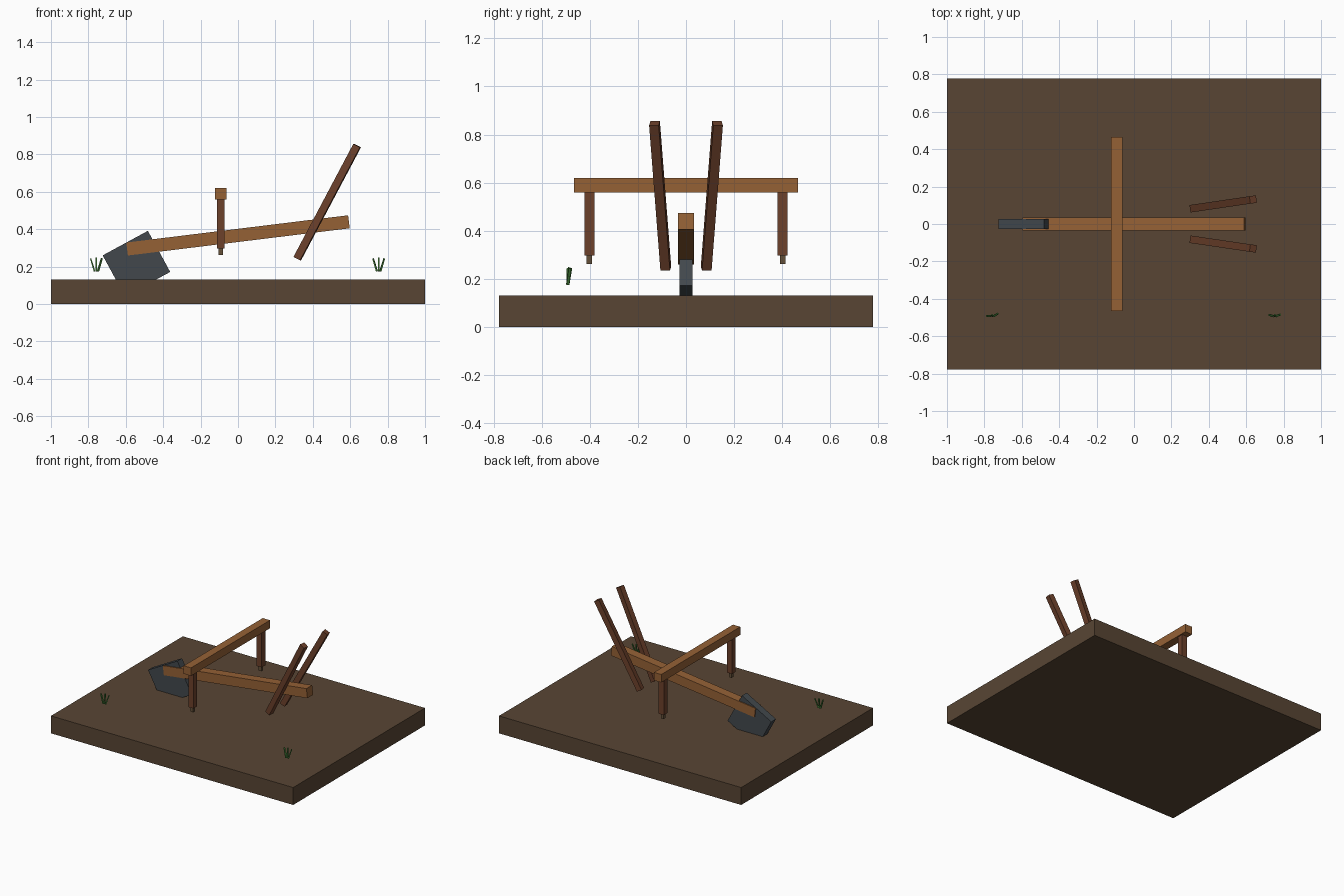
import bpy
from math import radians, atan2
from mathutils import Vector, Matrix

if "Cube" in bpy.data.objects:
    bpy.data.objects.remove(bpy.data.objects["Cube"])


def material(name, rgb):
    m = bpy.data.materials.new(name)
    m.diffuse_color = (*rgb, 1)
    m.use_nodes = True
    m.node_tree.nodes["Principled BSDF"].inputs["Base Color"].default_value = m.diffuse_color
    return m


SOIL = material("soil", (0.098, 0.06, 0.034))
WOOD = material("light_wood", (0.30, 0.12, 0.036))
DARK = material("dark_wood", (0.15, 0.052, 0.024))
PEG = material("peg_wood", (0.13, 0.08, 0.04))
STEEL = material("steel", (0.054, 0.064, 0.073))
GRASS = material("grass", (0.06, 0.22, 0.04))


def box(name, size, loc, mat, tilt=0, rot=None, taper=1):
    """Box of full size, tilted about y or turned by a rotation matrix."""
    bpy.ops.mesh.primitive_cube_add(size=1)
    ob = bpy.context.object
    ob.name = ob.data.name = name
    turn = rot if rot is not None else Matrix.Rotation(radians(tilt), 3, 'Y')
    for v in ob.data.vertices:
        p = Vector(a * b for a, b in zip(v.co, size))
        if v.co.z > 0:
            p.x *= taper
            p.y *= taper
        v.co = turn @ p
    ob.location = loc
    ob.data.materials.append(mat)
    return ob


def bar(name, a, b, width, depth, mat, taper=1):
    """Square bar running between two points."""
    a, b = Vector(a), Vector(b)
    d = b - a
    rot = d.to_track_quat('Z', 'Y').to_matrix()
    return box(name, (width, depth, d.length), (a + b) / 2, mat, rot=rot, taper=taper)


# Soil slab
box("soil_slab", (2, 1.555, 0.13), (0, 0, 0.065), SOIL)

# Sloping main beam and the steel share sunk in the soil
box("main_beam", (1.195, 0.068, 0.07), (0, 0, 0.367), WOOD, tilt=-7)
box("plough_share", (0.275, 0.055, 0.25), (-0.543, 0, 0.216), STEEL, tilt=-28.5)

# Crossbar with hanging legs and pegs
box("crossbar", (0.06, 0.932, 0.06), (-0.092, 0, 0.59), WOOD)
for side, s in (("front", -1), ("back", 1)):
    box(side + "_leg", (0.042, 0.042, 0.265), (-0.092, s * 0.402, 0.43), DARK)
    box(side + "_leg_peg", (0.022, 0.022, 0.04), (-0.092, s * 0.402, 0.282), PEG)
    # Splayed handles
    bar(side + "_handle", (0.317, s * 0.084, 0.243), (0.637, s * 0.131, 0.847),
        0.04, 0.04, DARK)

# Grass tufts of three fanned blades
for name, x, skew in (("left", -0.758, 0.006), ("right", 0.752, 0.001)):
    for i in (-1, 0, 1):
        bar(f"{name}_grass_blade_{i + 2}",
            (x + i * 0.009, -0.492, 0.175),
            (x + i * 0.030, -0.485 + i * skew, 0.248 - abs(i) * 0.004),
            0.008 if i == 0 else 0.012, 0.012 if i == 0 else 0.008, GRASS, taper=0.8)
